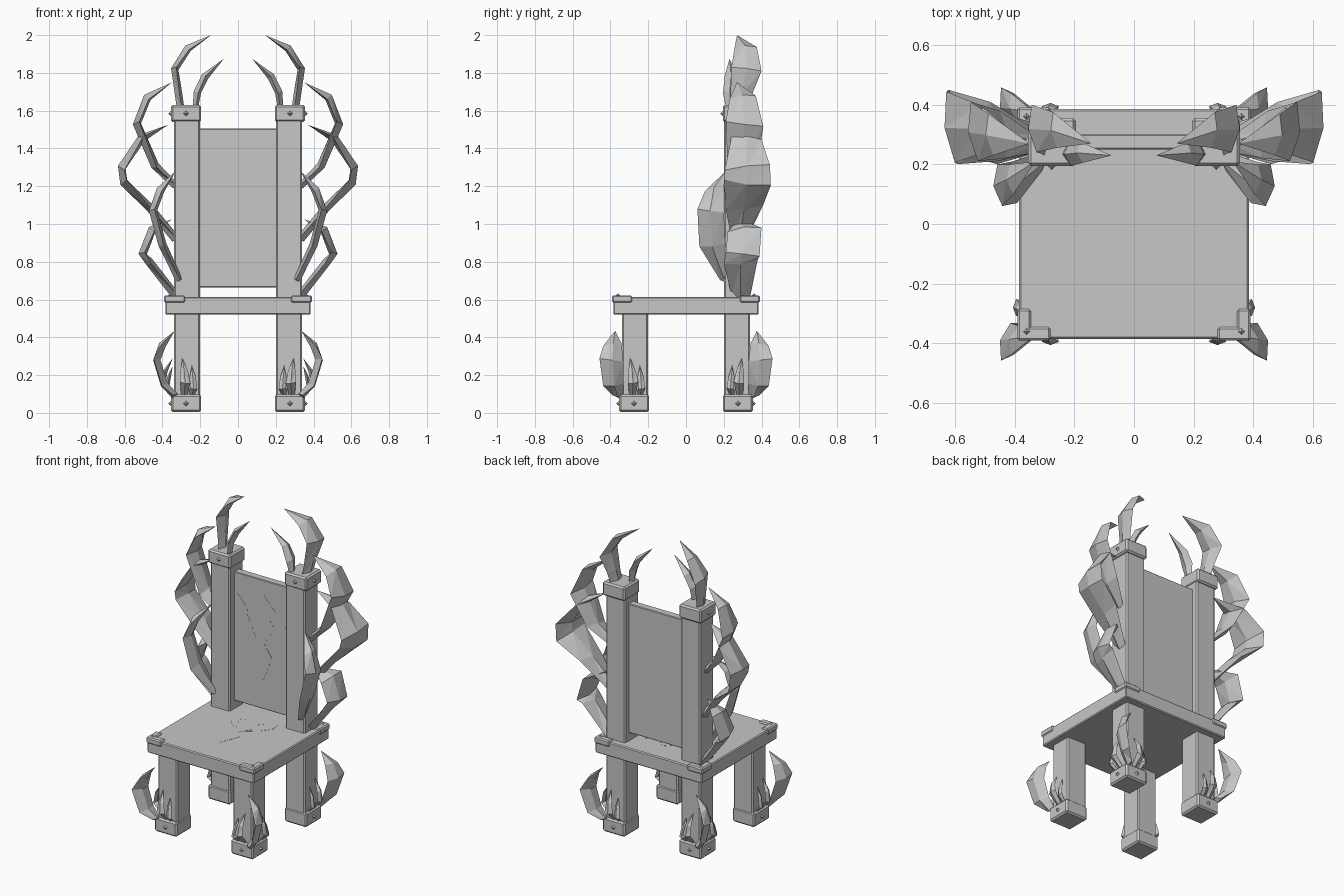
import bpy, bmesh, math
from mathutils import Vector

if "Cube" in bpy.data.objects:
    bpy.data.objects.remove(bpy.data.objects["Cube"])

grey = bpy.data.materials.new("stone grey")
grey.diffuse_color = (0.57, 0.57, 0.57, 1)
grey.use_nodes = True
grey.node_tree.nodes["Principled BSDF"].inputs["Base Color"].default_value = grey.diffuse_color


def finish(name, bm, smooth=False):
    bmesh.ops.recalc_face_normals(bm, faces=bm.faces[:])
    me = bpy.data.meshes.new(name)
    bm.to_mesh(me)
    bm.free()
    me.materials.append(grey)
    ob = bpy.data.objects.new(name, me)
    bpy.context.collection.objects.link(ob)
    if smooth:
        bpy.ops.object.select_all(action='DESELECT')
        ob.select_set(True)
        bpy.context.view_layer.objects.active = ob
        bpy.ops.object.shade_smooth_by_angle(angle=math.radians(30))
    return ob


def box(name, lo, hi, bevel=0.008):
    bm = bmesh.new()
    bmesh.ops.create_cube(bm, size=1)
    for v in bm.verts:
        v.co = [(a + b) / 2 + c * abs(b - a) for a, b, c in zip(lo, hi, v.co)]
    if bevel:
        bmesh.ops.bevel(bm, geom=bm.edges[:], offset=bevel, segments=1, affect='EDGES')
    return finish(name, bm, True)


def rivet(name, loc, r=0.014):
    # eight-sided diamond stud
    bm = bmesh.new()
    bmesh.ops.create_uvsphere(bm, u_segments=4, v_segments=2, radius=r)
    for v in bm.verts:
        v.co += Vector(loc)
    finish(name, bm)


def blade(name, path, wide, thick, sx=1, sy=1):
    # curved faceted blade: diamond section, path points are (x, y, z, half width)
    flip = Vector((sx, sy, 1))
    wide = Vector(wide).normalized()
    pts = [Vector(p[:3]) for p in path]
    bm = bmesh.new()
    rings = []
    for i, (c, p) in enumerate(zip(pts, path)):
        w = p[3]
        if w == 0:
            ring = [c]
        else:
            tan = (pts[min(i + 1, len(pts) - 1)] - pts[max(i - 1, 0)]).normalized()
            n = tan.cross(wide).normalized()
            t = min(thick, w * 0.6)
            skew = 0.12 * w * (1 if i % 2 else -1)
            up = Vector((0, 0, skew))
            ring = [c + wide * w + up, c + n * t, c - wide * w - up, c - n * t]
        rings.append([bm.verts.new(q * flip) for q in ring])
    for a, b in zip(rings, rings[1:]):
        for k in range(4):
            m = (k + 1) % 4
            if len(b) == 1:
                bm.faces.new((a[k], a[m], b[0]))
            else:
                bm.faces.new((a[k], a[m], b[m]))
                bm.faces.new((a[k], b[m], b[k]))
    bm.faces.new(rings[0])
    finish(name, bm)


def plate(name, outline, place, depth):
    # thin flush ornament
    bm = bmesh.new()
    f = bm.faces.new([bm.verts.new(place(u, v)) for u, v in outline])
    ext = bmesh.ops.extrude_face_region(bm, geom=[f])
    for v in ext["geom"]:
        if isinstance(v, bmesh.types.BMVert):
            v.co += Vector(depth)
    finish(name, bm)


# seat and back panel
box("seat", (-.385, -.385, .52), (.385, .385, .613), .006)
box("back_panel", (-.205, .25, .665), (.205, .30, 1.505), .004)

# ornaments on the back and the seat
half = [(.073, .175), (.037, .133), (.07, .09), (.03, .035), (.01, -.01),
        (.03, -.02), (.053, -.055), (.033, -.11)]
centre = [(0, .25)] + half + [(0, -.19)] + [(-x, y) for x, y in reversed(half)]
wing = [(.143, .22), (.085, .16), (.08, .12), (.035, .025), (.10, .075), (.15, .14)]
shapes = {"centre": centre, "right": wing, "left": [(-x, y) for x, y in wing]}
for key, shape in shapes.items():
    plate("seat_ornament_" + key, shape, lambda u, v: (u, v, .612), (0, 0, .002))
    plate("back_ornament_" + key, shape,
          lambda u, v: (u * 1.3, .251, 1.085 + v * 1.34), (0, -.002, 0))

# blades: path and width direction for the right side
horns = {
    "big_horn": [(.305, .28, 1.62, .05), (.315, .295, 1.69, .06), (.335, .32, 1.82, .08),
                 (.265, .315, 1.93, .06), (.143, .27, 2.0, 0)],
    "small_horn": [(.225, .235, 1.62, .025), (.215, .235, 1.70, .04), (.175, .24, 1.78, .035),
                   (.075, .23, 1.875, 0)],
}
side_blades = {
    "upper_blade": [(.33, .27, 1.20, .03), (.44, .30, 1.31, .08), (.535, .31, 1.53, .10),
                    (.48, .30, 1.67, .07), (.35, .27, 1.75, 0)],
    "middle_blade": [(.33, .28, .92, .04), (.47, .31, 1.09, .10), (.605, .325, 1.22, .125),
                     (.615, .325, 1.30, .12), (.51, .32, 1.455, .08), (.37, .28, 1.525, 0)],
    "front_blade": [(.31, .21, .70, .03), (.40, .14, .89, .07), (.45, .13, 1.07, .07),
                    (.41, .15, 1.18, .05), (.33, .21, 1.28, 0)],
    "lower_blade": [(.33, .29, .62, .05), (.47, .29, .80, .09), (.505, .30, .84, .09),
                    (.455, .31, .97, .09), (.35, .28, 1.025, 0)],
}
corner = [(.335, -.36, .09, .03), (.39, -.385, .15, .055), (.43, -.395, .28, .065),
          (.40, -.39, .36, .05), (.335, -.375, .435, 0)]
# small sprouts on the leg faces: offset along the face, outward, height, half width
tall = [(.285, .33, .09, .015), (.28, .395, .16, .028), (.285, .385, .22, .02), (.295, .345, .29, 0)]
short = [(.245, .33, .09, .012), (.235, .375, .13, .02), (.24, .365, .19, .016), (.245, .345, .25, 0)]

for sx, side in ((1, "right"), (-1, "left")):
    for name, path in horns.items():
        blade(f"{name}_{side}", path, (.1, 1, 0), .02, sx)
    for name, path in side_blades.items():
        blade(f"{name}_{side}", path, (.12, 1, 0), .022, sx)
    for sy, end in ((1, "front"), (-1, "back")):
        tag = f"{end}_{side}"
        # sy = 1 keeps the front (negative y) position

        def at(x, y, z):
            return (sx * x, sy * y, z)

        def mbox(name, lo, hi, bevel=.008):
            a, b = at(*lo), at(*hi)
            box(f"{name}_{tag}", [min(p, q) for p, q in zip(a, b)],
                [max(p, q) for p, q in zip(a, b)], bevel)

        # legs, the back ones carry on as posts
        mbox("leg" if sy == 1 else "post", (.2, -.34, .02), (.34, -.2, .53 if sy == 1 else 1.6))
        mbox("foot_cap", (.195, -.355, .004), (.355, -.195, .098), .01)
        rivet("foot_rivet_face_" + tag, at(.275, -.355, .05))
        rivet("foot_rivet_side_" + tag, at(.355, -.275, .05))
        if sy == -1:
            mbox("top_cap", (.195, -.355, 1.54), (.355, -.195, 1.63), .01)
            rivet("top_rivet_front_" + tag, (sx * .275, .195, 1.585))
            rivet("top_rivet_side_" + tag, (sx * .355, .275, 1.585))
        # seat corner brackets
        mbox("bracket_long", (.28, -.391, .583), (.391, -.345, .622), .007)
        mbox("bracket_short", (.345, -.391, .583), (.391, -.285, .622), .007)
        rivet("bracket_rivet_" + tag, at(.36, -.36, .622), .011)
        # leg blades
        blade("corner_blade_" + tag, corner, (-.25, 1, 0), .02, sx, sy)
        for nm, p in (("tall", tall), ("short", short)):
            blade(f"{nm}_sprout_face_{tag}", [(.575 - a if nm == "x" else a, -o, z, w) for a, o, z, w in p],
                  (1, 0, 0), .012, sx, sy)
            blade(f"{nm}_sprout_side_{tag}", [(o, -a, z, w) for a, o, z, w in p],
                  (0, 1, 0), .012, sx, sy)
